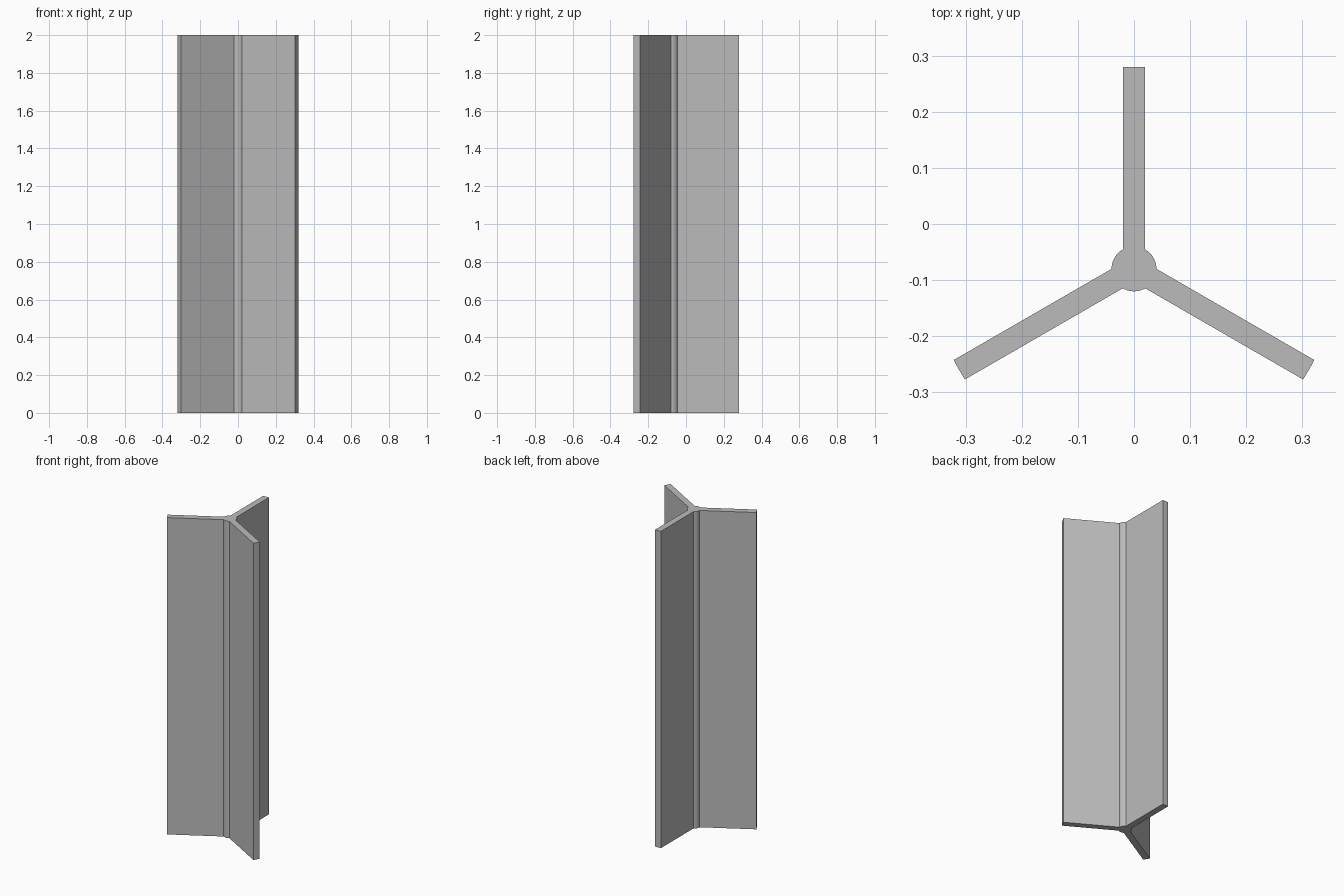
import bpy, bmesh
from math import radians, pi, sin, cos, asin
from mathutils import Vector

cube = bpy.data.objects.get("Cube")
if cube:
    bpy.data.objects.remove(cube, do_unlink=True)

HEIGHT = 2.0
CENTRE = Vector((0, -0.08, 0))
CORE_R, TIP_R, HALF_W = 0.04, 0.36, 0.02

grey = bpy.data.materials.new("plain grey")
grey.use_nodes = True
colour = (0.5, 0.5, 0.5, 1)
grey.diffuse_color = colour
grey.node_tree.nodes["Principled BSDF"].inputs["Base Color"].default_value = colour


def arc(radius, start, end, steps):
    """Points on an arc around the centre."""
    angles = [start + (end - start) * i / steps for i in range(steps + 1)]
    return [CENTRE + Vector((cos(a), sin(a), 0)) * radius for a in angles]


# Three-armed outline: rounded arm tip, then the core arc up to the next arm
tip, root = asin(HALF_W / TIP_R), asin(HALF_W / CORE_R)
outline = []
for k in range(3):
    mid = pi / 2 + k * radians(120)
    outline += arc(TIP_R, mid - tip, mid + tip, 4)
    outline += arc(CORE_R, mid + root, mid + radians(120) - root, 10)

# Extrude the outline into a solid bar
bm = bmesh.new()
base = bm.faces.new([bm.verts.new(p) for p in outline])
grown = bmesh.ops.extrude_face_region(bm, geom=[base], use_keep_orig=True)
top = [v for v in grown["geom"] if isinstance(v, bmesh.types.BMVert)]
bmesh.ops.translate(bm, verts=top, vec=(0, 0, HEIGHT))
bmesh.ops.recalc_face_normals(bm, faces=bm.faces)

mesh = bpy.data.meshes.new("three_arm_bar")
bm.to_mesh(mesh)
bm.free()
mesh.materials.append(grey)
bar = bpy.data.objects.new("three_arm_bar", mesh)
bpy.context.collection.objects.link(bar)

# Smooth the arcs, keep the corners sharp
bpy.ops.object.select_all(action="DESELECT")
bar.select_set(True)
bpy.context.view_layer.objects.active = bar
bpy.ops.object.shade_smooth_by_angle(angle=radians(30))
